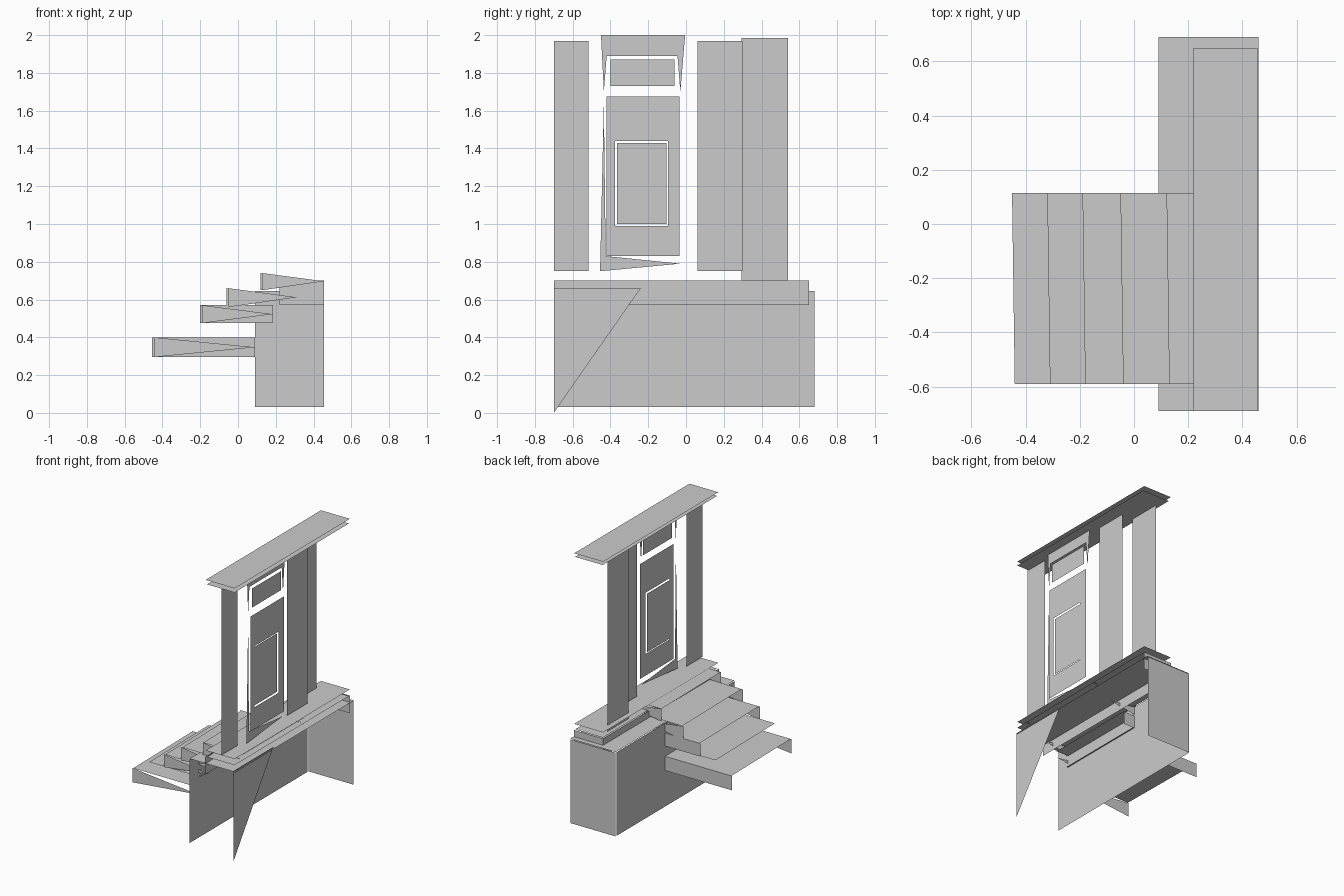
import bpy, bmesh
from mathutils import Vector

if "Cube" in bpy.data.objects:
    bpy.data.objects.remove(bpy.data.objects["Cube"])


def sheet(name, polys):
    """One object from flat 3D outlines."""
    bm = bmesh.new()
    for p in polys:
        bm.faces.new([bm.verts.new(Vector(c)) for c in p])
    bmesh.ops.remove_doubles(bm, verts=bm.verts, dist=1e-5)
    me = bpy.data.meshes.new(name)
    bm.to_mesh(me)
    bm.free()
    ob = bpy.data.objects.new(name, me)
    bpy.context.collection.objects.link(ob)
    return ob


def in_x(x, pts):
    return [(x, y, z) for y, z in pts]


def in_y(y, pts):
    return [(x, y, z) for x, z in pts]


def rect(a0, a1, b0, b1):
    return [(a0, b0), (a1, b0), (a1, b1), (a0, b1)]


def in_z(z, x0, x1, y0, y1):
    return [(x, y, z) for x, y in rect(x0, x1, y0, y1)]


# Base: long inner wall, end wall, top, and the broken outer wall corner
sheet("base_wall", [in_x(0.09, rect(-0.69, 0.68, 0.03, 0.645))])
sheet("base_end", [in_y(0.69, rect(0.09, 0.455, 0.03, 0.645))])
sheet("base_top", [in_z(0.65, 0.09, 0.46, -0.69, 0.69)])
sheet("base_corner", [in_x(0.455, [(-0.7, 0.0), (-0.24, 0.66), (-0.7, 0.66)])])

# Plinth band and its cap
sheet("plinth_band", [in_x(0.22, rect(-0.7, 0.65, 0.57, 0.70)),
                      in_y(0.65, rect(0.22, 0.455, 0.57, 0.70))])
sheet("plinth_top", [in_z(0.70, 0.23, 0.455, -0.69, 0.64)])
sheet("plinth_cap", [in_z(0.745, 0.22, 0.455, -0.69, 0.65)])

# Roof slabs
sheet("roof_upper", [in_z(2.0, 0.22, 0.455, -0.69, 0.65)])
sheet("roof_lower", [in_z(1.97, 0.23, 0.455, -0.69, 0.64)])

# Stair treads: front edge, back edge, height
Y0, Y1 = -0.59, 0.115
treads = [(-0.45, 0.09, 0.40), (-0.32, 0.10, 0.48), (-0.19, 0.19, 0.57),
          (-0.05, 0.31, 0.66), (0.12, 0.455, 0.74)]
for i, (x0, x1, z) in enumerate(treads):
    sheet(f"tread_{i + 1}", [[(x0 + 0.01, Y0, z), (x1, Y0, z),
                              (x1, Y1, z), (x0, Y1, z)]])

# Stair sides: tapered in front, full or tapered at the back
sides = [(-0.455, 0.09, 0.295, 0.40, True), (-0.20, 0.185, 0.475, 0.57, True),
         (-0.06, 0.31, 0.56, 0.66, False), (0.12, 0.455, 0.65, 0.74, False)]
for i, (x0, x1, z0, z1, full) in enumerate(sides):
    zm = (z0 + z1) / 2 if full else (z0 + z1) / 2 + 0.002
    wedge = [(x0, z0), (x1, zm), (x0, z1)]
    front = [(x0 + 0.01, z0), (x1, zm), (x0 + 0.01, z1)]
    sheet(f"step_side_{i + 1}",
          [in_y(Y0, front),
           in_y(Y1, rect(x0, x1, z0, z1) if full else wedge)])

# Wall pillars
for name, x, y0, y1, z0, z1 in [("pillar_a", 0.355, -0.70, -0.515, 0.75, 1.97),
                                ("pillar_b", 0.355, 0.06, 0.30, 0.75, 1.97),
                                ("pillar_c", 0.26, 0.295, 0.54, 0.70, 1.985)]:
    sheet(name, [in_x(x, rect(y0, y1, z0, z1))])

# Door frame with tapered ends
sheet("door_frame_top", [in_x(0.387, [(-0.45, 2), (-0.005, 2), (-0.03, 1.7),
                                      (-0.045, 1.89), (-0.42, 1.89), (-0.435, 1.7)])])
sheet("door_frame_low", [in_x(0.387, [(-0.435, 1.64), (-0.455, 0.75),
                                      (-0.03, 0.79), (-0.425, 0.83)])])

# Door leaf with a window opening, pane and transom
outer = in_x(0.397, rect(-0.42, -0.035, 0.83, 1.675))
inner = in_x(0.397, rect(-0.375, -0.095, 0.99, 1.44))
sheet("door_leaf", [[outer[i], outer[(i + 1) % 4], inner[(i + 1) % 4], inner[i]]
                    for i in range(4)])
sheet("door_pane", [in_x(0.392, rect(-0.366, -0.104, 1.0, 1.43))])
sheet("transom", [in_x(0.392, rect(-0.40, -0.06, 1.73, 1.87))])
